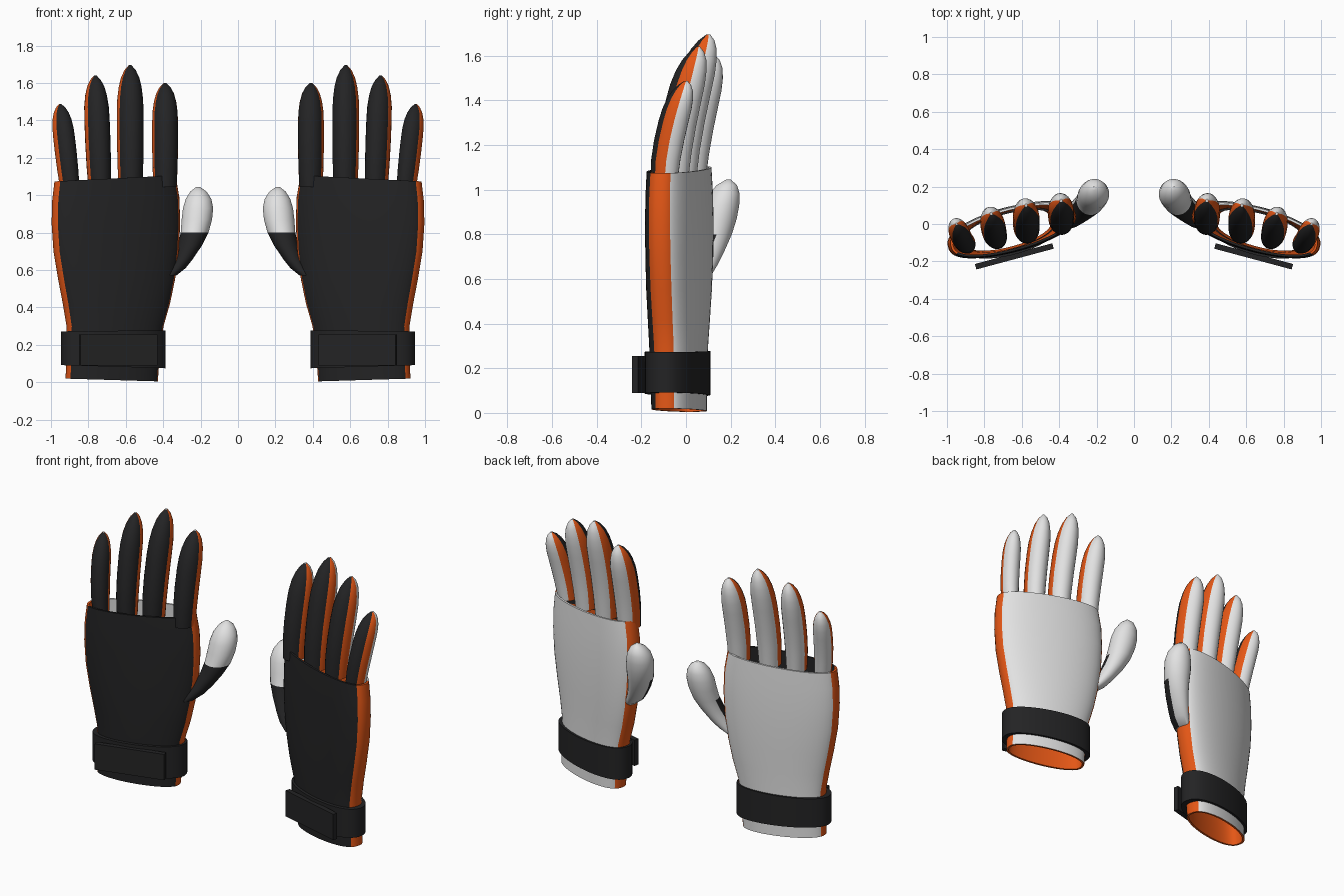
import bpy, bmesh
from math import sin, cos, pi, radians, copysign
from mathutils import Vector, Matrix

old = bpy.data.objects.get("Cube")
if old:
    bpy.data.objects.remove(old, do_unlink=True)


def material(name, rgb):
    m = bpy.data.materials.new(name)
    m.use_nodes = True
    m.diffuse_color = (*rgb, 1)
    bsdf = m.node_tree.nodes["Principled BSDF"]
    bsdf.inputs["Base Color"].default_value = (*rgb, 1)
    bsdf.inputs["Roughness"].default_value = 0.7
    return m


MATS = [material("black fabric", (0.017, 0.017, 0.018)),
        material("pale grey fabric", (0.76, 0.76, 0.76)),
        material("orange trim", (0.78, 0.095, 0.008))]
BLACK, PALE, ORANGE = range(3)


def section(x, y, z, a, front, back, turn=0, power=1, slope=0, n=48):
    """Oval ring; segment 0 is centred on the outer end."""
    pts = []
    spin = Matrix.Rotation(radians(turn), 3, 'Z')
    for i in range(n):
        t = 2 * pi * (i - 0.5) / n
        s = copysign(abs(sin(t)) ** power, sin(t))
        p = spin @ Vector((a * cos(t), s * (back if s > 0 else front), 0))
        pts.append(p + Vector((x, y, z + slope * p.x)))
    return pts


def trim_rule(seg, n, half):
    """Orange at both ends of the oval, pale at the back, black in front."""
    if min(seg, n - seg) <= half or abs(seg - n // 2) <= half:
        return ORANGE
    return PALE if seg < n // 2 else BLACK


def finish(name, bm, angle=40):
    bmesh.ops.recalc_face_normals(bm, faces=bm.faces)
    mesh = bpy.data.meshes.new(name)
    bm.to_mesh(mesh)
    bm.free()
    for m in MATS:
        mesh.materials.append(m)
    ob = bpy.data.objects.new(name, mesh)
    bpy.context.collection.objects.link(ob)
    bpy.ops.object.select_all(action='DESELECT')
    ob.select_set(True)
    bpy.context.view_layer.objects.active = ob
    bpy.ops.object.shade_smooth_by_angle(angle=radians(angle))
    ob.modifiers.new("other hand", 'MIRROR').use_mirror_merge = False
    return ob


def loft(name, rings, rule, loop=False):
    """Skin the rings; loop joins last to first, otherwise the ends are capped."""
    bm = bmesh.new()
    rows = [[bm.verts.new(p) for p in r] for r in rings]
    n = len(rows[0])
    for r in range(len(rows) if loop else len(rows) - 1):
        lo, hi = rows[r], rows[(r + 1) % len(rows)]
        for i in range(n):
            j = (i + 1) % n
            f = bm.faces.new((lo[i], lo[j], hi[j], hi[i]))
            f.material_index = rule(r, i)
    if not loop:
        for r in (0, -1):
            bm.faces.new(rows[r]).material_index = PALE
    return finish(name, bm)


# Palm: open thin-walled sleeve, (z, inner x, outer x, front depth, back depth, slope)
TURN = -15
PALM = [(0.012, 0.43, 0.92, 0.10, 0.11, 0.03),
        (0.15, 0.42, 0.915, 0.105, 0.11, 0.02),
        (0.30, 0.40, 0.915, 0.11, 0.115, 0),
        (0.42, 0.365, 0.935, 0.112, 0.12, 0),
        (0.55, 0.338, 0.96, 0.115, 0.125, 0),
        (0.70, 0.318, 0.985, 0.115, 0.128, 0),
        (0.85, 0.31, 0.995, 0.115, 0.128, 0),
        (0.98, 0.315, 0.992, 0.113, 0.125, -0.03),
        (1.09, 0.335, 0.98, 0.11, 0.12, -0.05)]


def palm_ring(row, wall):
    z, x0, x1, front, back, slope = row
    return section((x0 + x1) / 2, -0.035, z, (x1 - x0) / 1.94 - wall,
                   front - wall, back - wall, TURN, 0.8, slope)


levels = len(PALM)
shell = [palm_ring(r, 0) for r in PALM] + [palm_ring(r, 0.013) for r in reversed(PALM)]


def palm_rule(row, seg):
    if row > levels:
        return ORANGE
    if row == 2 * levels - 1:
        return ORANGE
    return trim_rule(seg, 48, 2)


loft("palm", shell, palm_rule, loop=True)

# Wrist strap: a flat band around the cuff
band = [section(0.667, -0.038, z, 0.286 - w, 0.128 - w, 0.128 - w, TURN, 0.85, s)
        for z, w, s in ((0.083, 0, 0.03), (0.275, 0, -0.01),
                        (0.275, 0.035, -0.01), (0.083, 0.035, 0.03))]
loft("wrist_strap", band, lambda r, i: BLACK, loop=True)

# Closing tab on the front of the strap
bm = bmesh.new()
bmesh.ops.create_cube(bm, size=1)
bmesh.ops.scale(bm, vec=(0.428, 0.03, 0.165), verts=bm.verts)
bmesh.ops.rotate(bm, matrix=Matrix.Rotation(radians(TURN), 3, 'Z'), verts=bm.verts)
bmesh.ops.translate(bm, vec=(0.64, -0.173, 0.172), verts=bm.verts)
finish("strap_tab", bm)

# Fingers: name, base x, tip x, base y, tip y, tip z, half width, half depth, turn
FINGERS = [("index_finger", 0.39, 0.39, 0.015, 0.125, 1.60, 0.069, 0.082, -10),
           ("middle_finger", 0.575, 0.577, -0.03, 0.10, 1.695, 0.071, 0.085, -13),
           ("ring_finger", 0.74, 0.763, -0.062, 0.055, 1.64, 0.066, 0.082, -18),
           ("little_finger", 0.90, 0.95, -0.098, 0.0, 1.487, 0.056, 0.07, -25)]
TAPER = [(0, 0.9), (0.2, 0.97), (0.4, 1), (0.6, 1), (0.72, 0.97),
         (0.82, 0.86), (0.9, 0.68), (0.96, 0.42), (1, 0.1)]
for name, x0, x1, y0, y1, top, a, b, turn in FINGERS:
    rings = [section(x0 + (x1 - x0) * t, y0 + (y1 - y0) * t ** 1.6,
                     1.045 + (top - 1.045) * t, a * k, b * k, b * k, turn, n=24)
             for t, k in TAPER]
    loft(name, rings, lambda r, i: trim_rule(i, 24, 1))

# Thumb: (z, inner x, outer x, y, half depth), black in front up to a seam
THUMB = [(0.57, 0.33, 0.40, 0.025, 0.055), (0.61, 0.28, 0.375, 0.045, 0.065),
         (0.66, 0.24, 0.347, 0.07, 0.07), (0.73, 0.193, 0.322, 0.1, 0.075),
         (0.80, 0.157, 0.307, 0.127, 0.079), (0.87, 0.138, 0.302, 0.148, 0.08),
         (0.93, 0.132, 0.295, 0.16, 0.079), (0.98, 0.142, 0.28, 0.172, 0.069),
         (1.02, 0.168, 0.255, 0.183, 0.046), (1.045, 0.205, 0.222, 0.19, 0.01)]
rings = [section((x0 + x1) / 2, y, z, (x1 - x0) / 2, b, b, n=24)
         for z, x0, x1, y, b in THUMB]
loft("thumb", rings, lambda r, i: BLACK if r < 4 and (i >= 12 or i == 0) else PALE)
